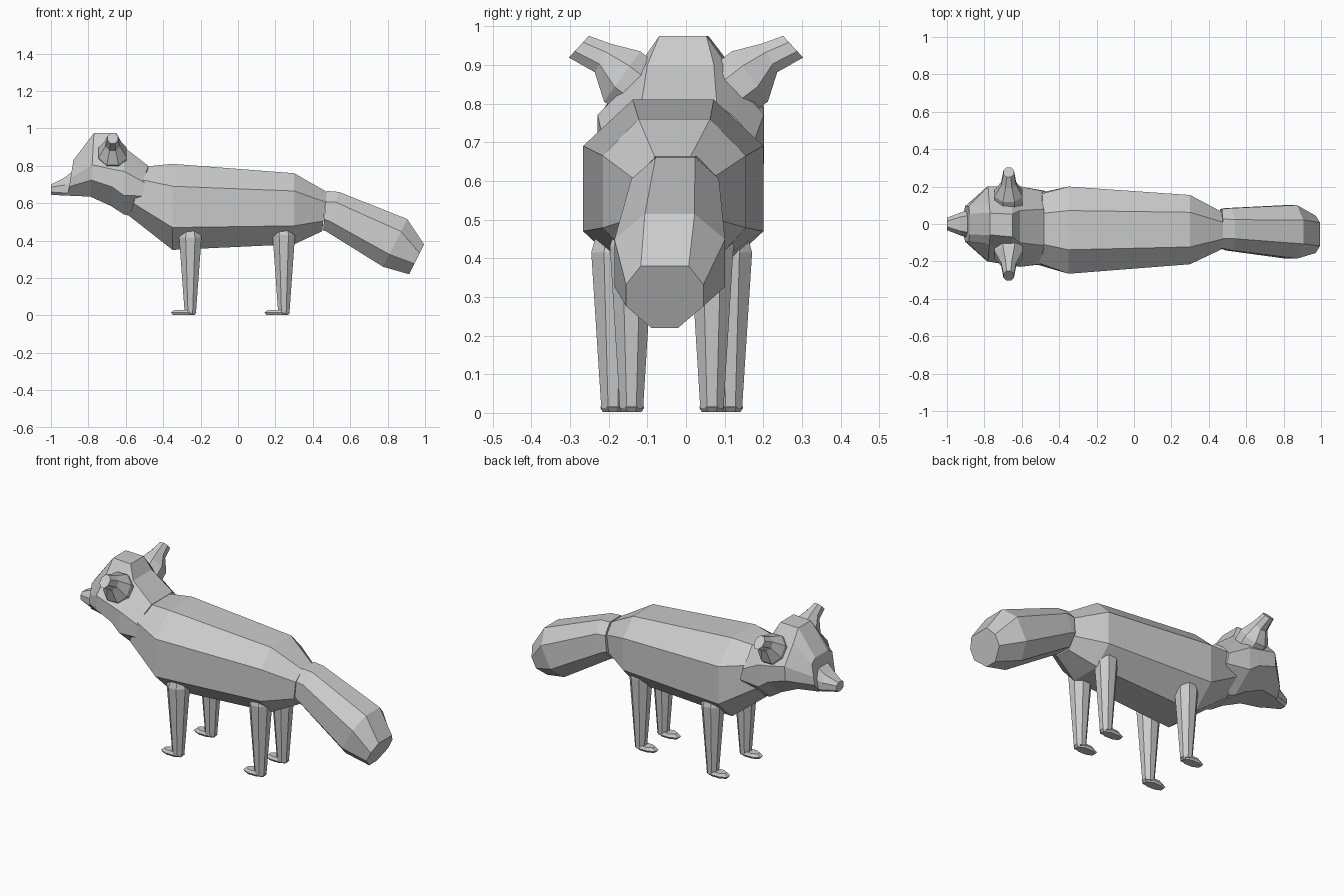
import bpy, bmesh, math

if "Cube" in bpy.data.objects:
    bpy.data.objects.remove(bpy.data.objects["Cube"])

def loft(name, rings):
    bm = bmesh.new()
    vs = [[bm.verts.new(p) for p in r] for r in rings]
    n = len(vs[0])
    for a, b in zip(vs, vs[1:]):
        for i in range(n):
            j = (i + 1) % n
            bm.faces.new((a[i], a[j], b[j], b[i]))
    bm.faces.new(vs[0])
    bm.faces.new(vs[-1])
    bmesh.ops.recalc_face_normals(bm, faces=bm.faces)
    me = bpy.data.meshes.new(name)
    bm.to_mesh(me)
    bm.free()
    ob = bpy.data.objects.new(name, me)
    bpy.context.collection.objects.link(ob)
    return ob

OCT = [(.45, 0), (1, .26), (1, .74), (.45, 1)]

def ring(top, bot, hw, y0, prof=OCT):
    """Mirrored section between a top and a bottom (x, z) point."""
    half = []
    for w, t, *dx in prof:
        x = top[0] + (bot[0] - top[0]) * t + (dx[0] if dx else 0)
        half.append((x, w * hw, top[1] + (bot[1] - top[1]) * t))
    return ([(x, y0 + y, z) for x, y, z in half] +
            [(x, y0 - y, z) for x, y, z in reversed(half)])

# Body
loft("body", [
    ring((-.50, .795), (-.58, .53), .18, -.025),
    ring((-.35, .81), (-.35, .35), .233, -.033),
    ring((.30, .76), (.30, .38), .185, -.03, [(.5, 0), (1, .25), (1, .74), (.5, 1)]),
    ring((.475, .66), (.45, .45), .1, -.035)])

# Tail
loft("tail", [
    ring((.475, .665), (.455, .455), .105, -.025, [(.5, 0), (1, .28), (1, .72), (.5, 1)]),
    ring((.54, .66), (.47, .45), .113, -.028),
    ring((.905, .515), (.775, .26), .143, -.042),
    ring((.995, .38), (.915, .22), .1, -.055, [(.62, 0), (1, .3), (1, .65), (.35, 1)])])

# Head
SKULL = [(.29, 0), (.55, .2), (1, .5), (1, .74), (.45, 1)]
loft("head", [
    ring((-.88, .83), (-.91, .64), .095, 0, [(.6, 0), (1, .12), (1, .5), (1, .75), (.65, 1)]),
    ring((-.77, .975), (-.79, .635), .2, 0, SKULL),
    ring((-.65, .975), (-.68, .585), .21, -.008, SKULL),
    ring((-.61, .90), (-.61, .54), .215, -.014, [(.4, 0), (.65, .15), (1, .36), (1, .72), (.45, 1)]),
    ring((-.48, .80), (-.57, .53), .195, -.018,
         [(.5, 0), (.75, .14), (1, .35, .02), (1, .6, .06), (.5, 1)])])

# Snout
loft("snout", [
    ring((-.87, .78), (-.87, .64), .08, 0, [(.6, 0), (1, .4), (1, .85), (.8, 1)]),
    ring((-.93, .735), (-.92, .64), .062, 0, [(.6, 0), (1, .4), (1, .85), (.8, 1)]),
    ring((-1, .70), (-1, .645), .033, 0)])

# Ears: curved, flaring outwards
def ear_ring(y, z, dy, dz, hx):
    pts = []
    for i in range(8):
        a = math.radians(22.5 + 45 * i)
        c, s = math.cos(a) / .924, math.sin(a) / .924
        pts.append((-.67 + hx * c, y + dy * s, z + dz * s))
    return pts

for side, label in ((1, "left"), (-1, "right")):
    rings = [ear_ring(.10, .82, .05, -.06, .075), ear_ring(.165, .87, .047, -.065, .075),
             ear_ring(.216, .918, .02, -.037, .04), ear_ring(.277, .947, .026, -.028, .028)]
    loft("ear_" + label, [[(x, side * y, z) for x, y, z in r] for r in rings])

# Legs and feet
def disc(x, y, z, rx, ry, n=8):
    return [(x + rx * math.cos(math.radians(22.5 + 360 / n * i)) / .924,
             y + ry * math.sin(math.radians(22.5 + 360 / n * i)) / .924, z) for i in range(n)]

for part, x, spread, top in (("front", -.255, .152, .465), ("back", .245, .104, .48)):
    for side in (1, -1):
        y = -.037 + side * spread
        tag = part + ("_left" if side > 0 else "_right")
        loft(tag + "_leg", [disc(x, y, .01, .03, .03), disc(x, y, top - .05, .06, .056),
                            disc(x, y, top, .045, .042)])
        loft(tag + "_foot", [disc(x - .035, y, .002, .058, .026), disc(x - .035, y, .014, .068, .033),
                             disc(x - .035, y, .03, .05, .025)])
